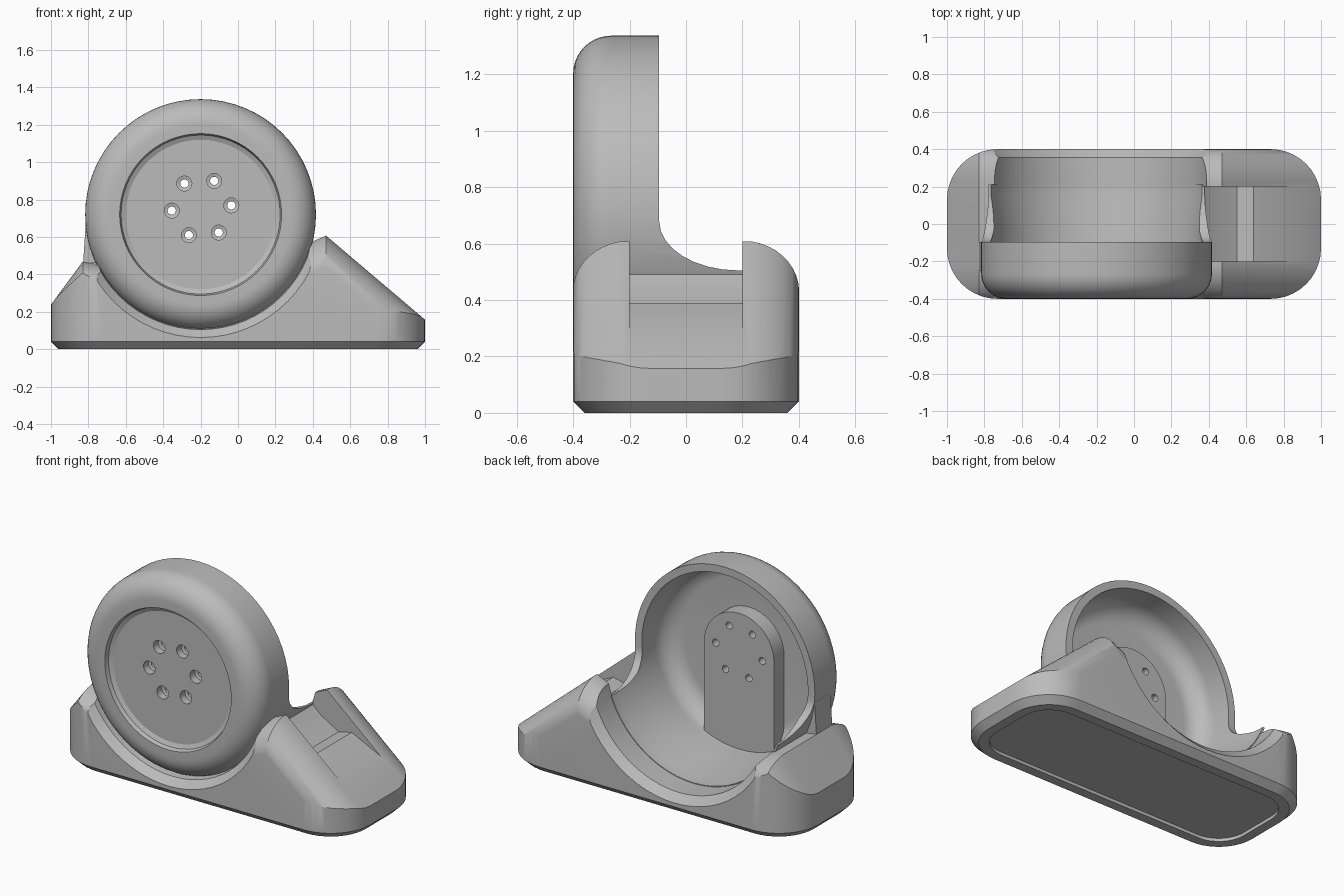
import bpy, bmesh, math
from math import sin, cos, pi, radians

if "Cube" in bpy.data.objects:
    bpy.data.objects.remove(bpy.data.objects["Cube"], do_unlink=True)

GREY = (0.5, 0.5, 0.5, 1)
mat = bpy.data.materials.new("plain grey")
mat.use_nodes = True
mat.diffuse_color = GREY
mat.node_tree.nodes["Principled BSDF"].inputs["Base Color"].default_value = GREY

CX, CZ = -0.2, 0.72       # axis of the round cup
HX, HZ = -0.195, 0.755    # centre of the hole circle


def loft(name, rings):
    """Closed solid through a list of equal-length point rings."""
    bm = bmesh.new()
    rows = [[bm.verts.new(p) for p in ring] for ring in rings]
    n = len(rows[0])
    for a, b in zip(rows, rows[1:]):
        for i in range(n):
            j = (i + 1) % n
            bm.faces.new((a[i], a[j], b[j], b[i]))
    bm.faces.new(rows[0][::-1])
    bm.faces.new(rows[-1])
    if bm.calc_volume(signed=True) < 0:
        bmesh.ops.reverse_faces(bm, faces=bm.faces)
    me = bpy.data.meshes.new(name)
    bm.to_mesh(me)
    bm.free()
    me.materials.append(mat)
    ob = bpy.data.objects.new(name, me)
    bpy.context.collection.objects.link(ob)
    return ob


def turned(name, profile, x=CX, z=CZ, n=64):
    """Solid turned about the y direction from (radius, y) points."""
    return loft(name, [[(x + r * cos(2 * pi * i / n), y, z + r * sin(2 * pi * i / n))
                        for i in range(n)] for r, y in profile])


def prism_y(name, pts, y0, y1):
    return loft(name, [[(x, y, z) for x, z in pts] for y in (y0, y1)])


def rounded_rect(hx, hy, r, z, n=10):
    pts = []
    for k, (sx, sy) in enumerate(((1, 1), (-1, 1), (-1, -1), (1, -1))):
        for i in range(n + 1):
            a = pi / 2 * (k + i / n)
            pts.append((sx * (hx - r) + r * cos(a), sy * (hy - r) + r * sin(a), z))
    return pts


def combine(ob, other, op="DIFFERENCE"):
    m = ob.modifiers.new("cut", "BOOLEAN")
    m.operation, m.object, m.solver = op, other, "EXACT"
    bpy.context.view_layer.objects.active = ob
    bpy.ops.object.modifier_apply(modifier=m.name)
    bpy.data.objects.remove(other, do_unlink=True)


# Base: side outline with softened upper edges, trimmed to a rounded footprint
outline = [(-1.1, -0.4), (1.1, -0.4), (1.1, 0.075), (1, 0.16), (0.47, 0.61), (0.36, 0.56),
           (0, 0.4), (-0.7, 0.45), (-0.83, 0.47), (-1, 0.24), (-1.1, 0.105)]
sections = []
for side, steps in ((-1, range(10, 0, -1)), (1, range(1, 11))):
    for i in steps:
        a = pi / 2 * i / 10
        y = side * (0.2 + 0.201 * sin(a))
        sections.append([(x, y, z - (0.18 if x > 0 else 0.11) * (1 - cos(a)) if z > 0 else z)
                         for x, z in outline])
base = loft("base", sections)
combine(base, loft("footprint", [rounded_rect(0.96, 0.36, 0.24, 0),
                                 rounded_rect(1, 0.4, 0.27, 0.04),
                                 rounded_rect(1, 0.4, 0.27, 0.9)]), "INTERSECT")

# Recess under the base
combine(base, loft("foot_recess", [rounded_rect(0.9, 0.3, 0.18, -0.1),
                                   rounded_rect(0.9, 0.3, 0.18, 0.02)]))

# Round trough for the cup, flared at both ends
combine(base, turned("trough_cut", [(0.667, -0.41), (0.615, -0.355), (0.608, -0.3),
                                    (0.608, 0.355), (0.667, 0.41)]))

# Notch across the long ramp, dipping next to the cup
combine(base, prism_y("ramp_notch", [(0.3, 0.5), (0.375, 0.49), (0.43, 0.44), (0.55, 0.37),
                                     (0.64, 0.39), (0.88, 0.275), (0.88, 1), (0.3, 1)],
                      -0.2, 0.2))

# Cup: rounded front and recessed disc
outer = [(0.4, -0.363), (0.425, -0.375), (0.433, -0.4)]
outer += [(0.482 + 0.135 * sin(a), -0.265 - 0.135 * cos(a))
          for a in (pi / 2 * i / 10 for i in range(11))]
cup = turned("cup", outer + [(0.617, 0.21)])

# Sweep away the upper back of the cup with a curved step
step = [(-0.095, 1.6), (-0.095, 0.68)]
step += [(0.185 - 0.28 * cos(a), 0.68 - 0.175 * sin(a))
         for a in (pi / 2 * i / 8 for i in range(1, 9))]
step += [(0.6, 0.505), (0.6, 1.6)]
combine(cup, loft("rim_sweep", [[(x, y, z) for y, z in step] for x in (-1.2, 1.2)]))

# Hollow the cup, thinning its wall into the trough
inner = [(0.45 + 0.12 * sin(a), -0.22 - 0.12 * cos(a))
         for a in (pi / 2 * i / 8 for i in range(9))]
combine(cup, turned("hollow", inner + [(0.57, -0.03), (0.604, 0.15), (0.604, 0.5)]))

# Arched mounting panel inside the cup
R = 0.24
arch = [(HX + R, 0.12), (HX + R, HZ)]
arch += [(HX + R * cos(a), HZ + R * sin(a)) for a in (pi * i / 20 for i in range(1, 20))]
arch += [(HX - R, HZ), (HX - R, 0.12)]
panel = prism_y("panel", arch, -0.35, -0.24)
combine(panel, turned("panel_trim", [(0.585, -0.5), (0.585, 0)]), "INTERSECT")
combine(cup, panel, "UNION")

# Six stepped screw holes
for k in range(6):
    a = radians(5 + 60 * k)
    x, z = HX + 0.16 * cos(a), HZ + 0.16 * sin(a)
    combine(cup, turned("screw_hole", [(0.04, -0.5), (0.04, -0.315), (0.022, -0.31),
                                       (0.022, 0)], x, z, 20))

# Thin web between the cup and the short end of the base
web = prism_y("cup_web", [(-0.828, 0.46), (-0.815, 0.66), (-0.785, 0.66), (-0.75, 0.46)],
              -0.25, -0.095)

for ob in (base, cup, web):
    bpy.ops.object.select_all(action="DESELECT")
    ob.select_set(True)
    bpy.context.view_layer.objects.active = ob
    bpy.ops.object.shade_smooth_by_angle(angle=radians(25))
